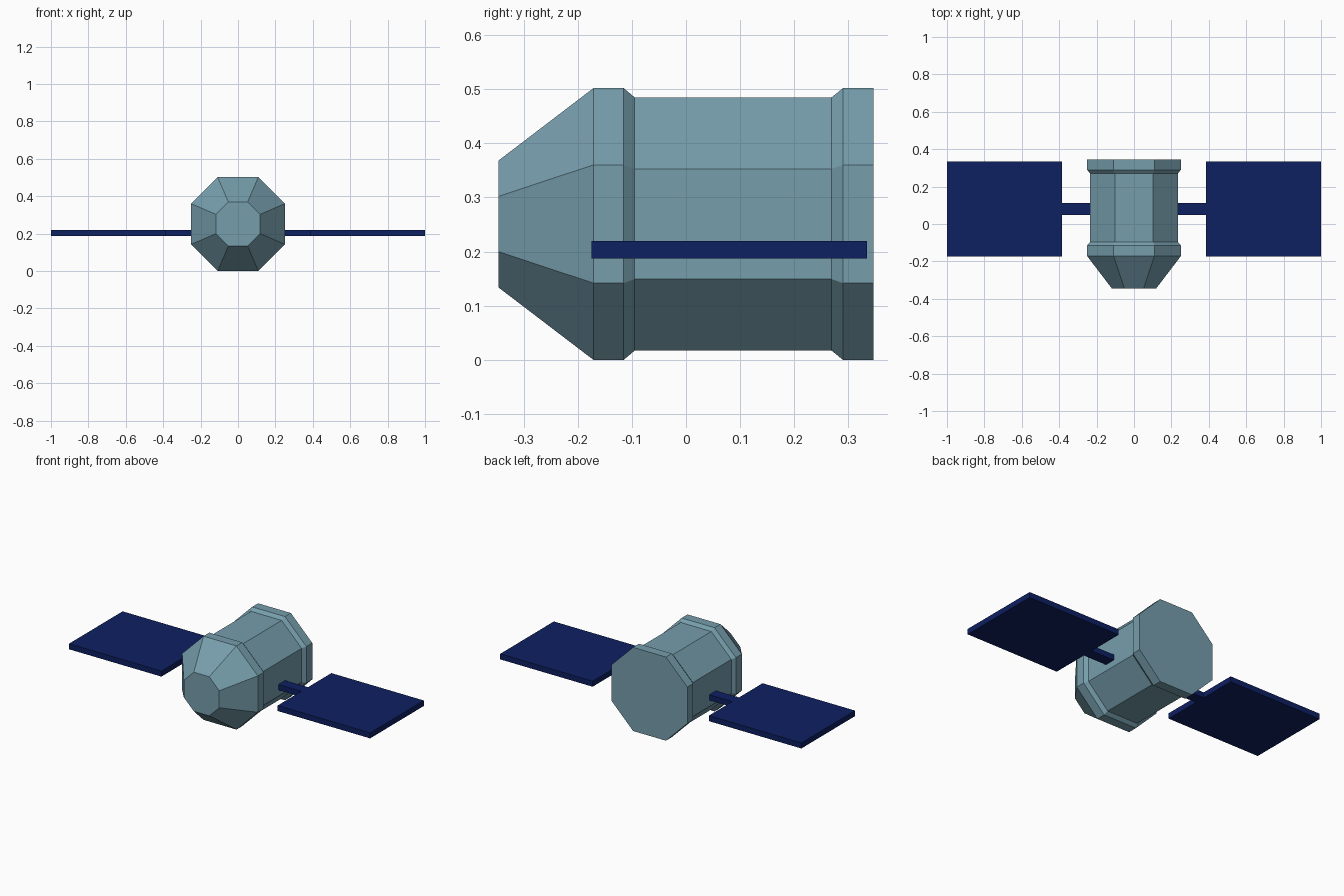
import bpy
import bmesh
from mathutils import Vector

cube = bpy.data.objects.get("Cube")
if cube:
    bpy.data.objects.remove(cube, do_unlink=True)


def make_material(name, colour):
    mat = bpy.data.materials.new(name)
    mat.use_nodes = True
    mat.diffuse_color = colour
    mat.node_tree.nodes["Principled BSDF"].inputs["Base Color"].default_value = colour
    return mat


def finish(name, bm, mat):
    bmesh.ops.recalc_face_normals(bm, faces=bm.faces)
    mesh = bpy.data.meshes.new(name)
    bm.to_mesh(mesh)
    bm.free()
    mesh.materials.append(mat)
    obj = bpy.data.objects.new(name, mesh)
    bpy.context.collection.objects.link(obj)
    return obj


def box(name, low, high, mat):
    low, high = Vector(low), Vector(high)
    bm = bmesh.new()
    bmesh.ops.create_cube(bm, size=1)
    for v in bm.verts:
        v.co = (low + high) / 2 + v.co * (high - low)
    return finish(name, bm, mat)


hull_mat = make_material("pale teal metal", (0.18, 0.34, 0.41, 1))
panel_mat = make_material("navy solar blue", (0.004, 0.014, 0.12, 1))

# Octagonal hull: half height at each station from nose to tail
CENTRE = 0.251
SIDE = 0.435  # half an octagon side relative to the half height
stations = [(-0.346, 0.1175), (-0.171, 0.251), (-0.115, 0.251), (-0.095, 0.234),
            (0.269, 0.234), (0.29, 0.251), (0.346, 0.251)]
octagon = [(1, -SIDE), (1, SIDE), (SIDE, 1), (-SIDE, 1),
           (-1, SIDE), (-1, -SIDE), (-SIDE, -1), (SIDE, -1)]

bm = bmesh.new()
rings = [[bm.verts.new((x * r, y, CENTRE + z * r)) for x, z in octagon]
         for y, r in stations]
for a, b in zip(rings, rings[1:]):
    for i in range(len(octagon)):
        j = (i + 1) % len(octagon)
        bm.faces.new((a[i], a[j], b[j], b[i]))
bm.faces.new(rings[0])
bm.faces.new(rings[-1])
finish("hull", bm, hull_mat)

# Solar wings: a flat panel on a short arm at each side
BOTTOM, TOP = 0.187, 0.22
for side, s in (("left", 1), ("right", -1)):
    for part, x0, x1, y0, y1 in (("solar_panel", 0.386, 1.0, -0.175, 0.334),
                                 ("panel_arm", 0.23, 0.386, 0.048, 0.113)):
        xs = sorted((s * x0, s * x1))
        box(f"{side}_{part}", (xs[0], y0, BOTTOM), (xs[1], y1, TOP), panel_mat)
